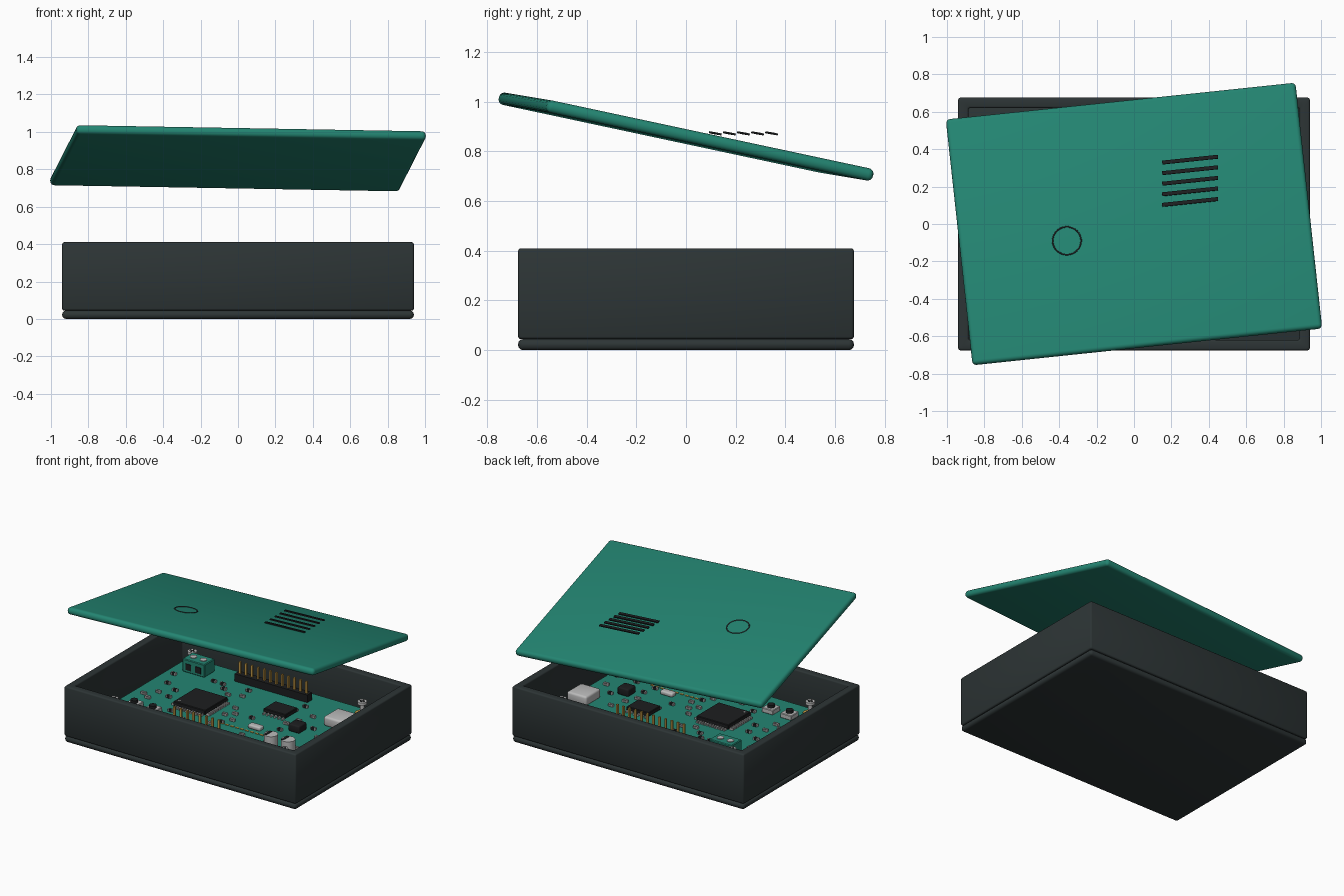
import bpy, bmesh, math, random
from mathutils import Matrix, Vector

cube = bpy.data.objects.get("Cube")
if cube:
    bpy.data.objects.remove(cube, do_unlink=True)


def material(name, r, g, b):
    m = bpy.data.materials.new(name)
    m.use_nodes = True
    m.diffuse_color = (r, g, b, 1)
    bsdf = next(n for n in m.node_tree.nodes if n.type == 'BSDF_PRINCIPLED')
    bsdf.inputs["Base Color"].default_value = (r, g, b, 1)
    return m


charcoal = material("charcoal", .026, .035, .036)
teal = material("teal", .017, .235, .168)
black = material("black", .012, .013, .014)
silver = material("silver", .5, .5, .5)
grey = material("grey", .2, .2, .2)
gold = material("gold", .55, .32, .06)


def finish(name, bm, mat, matrix=Matrix()):
    mesh = bpy.data.meshes.new(name)
    bmesh.ops.recalc_face_normals(bm, faces=bm.faces)
    bm.to_mesh(mesh)
    bm.free()
    mesh.materials.append(mat)
    ob = bpy.data.objects.new(name, mesh)
    bpy.context.collection.objects.link(ob)
    ob.matrix_world = matrix
    parts.append(ob)
    return ob


def boxes(name, size, spots, mat, bevel=0, segments=3, matrix=Matrix()):
    """Equal boxes, each standing on its spot (x, y, bottom z)."""
    bm = bmesh.new()
    for x, y, z in spots:
        place = Matrix.Translation((x, y, z + size[2] / 2)) @ Matrix.Diagonal((*size, 1))
        bmesh.ops.create_cube(bm, size=1, matrix=place)
    if bevel:
        bmesh.ops.bevel(bm, geom=bm.edges[:], offset=bevel, segments=segments,
                        profile=.5, affect='EDGES')
    return finish(name, bm, mat, matrix)


def cylinders(name, radius, height, spots, mat, sides=24):
    bm = bmesh.new()
    for x, y, z in spots:
        bmesh.ops.create_cone(bm, cap_ends=True, segments=sides, radius1=radius,
                              radius2=radius, depth=height,
                              matrix=Matrix.Translation((x, y, z + height / 2)))
    return finish(name, bm, mat)


def spread(a, b, n):
    return [a + (b - a) * i / (n - 1) for i in range(n)]


parts = []
W, D, H, FLOOR = 1.88, 1.35, .41, .045
TOP = .215  # board surface

# Case: floor slab and hollow wall frame
boxes("case_floor", (W, D, FLOOR), [(0, 0, 0)], charcoal, .02)
bm = bmesh.new()
bmesh.ops.create_cube(bm, size=1, matrix=Matrix.Translation((0, 0, (H + FLOOR) / 2))
                      @ Matrix.Diagonal((W, D, H - FLOOR, 1)))
caps = [f for f in bm.faces if abs(f.normal.z) > .9]
inner = bmesh.ops.inset_region(bm, faces=caps, thickness=.055, use_even_offset=True)
loops = [[e for e in f.edges] for f in caps]
bmesh.ops.bridge_loops(bm, edges=loops[0] + loops[1])
bmesh.ops.delete(bm, geom=caps, context='FACES_ONLY')
bmesh.ops.recalc_face_normals(bm, faces=bm.faces)
bmesh.ops.bevel(bm, geom=bm.edges[:], offset=.01, segments=3, profile=.5, affect='EDGES')
finish("case_walls", bm, charcoal)

# Tilted lid floating above the case
turn = (Matrix.Rotation(math.radians(6), 4, 'Z') @ Matrix.Rotation(math.radians(1), 4, 'Y')
        @ Matrix.Rotation(math.radians(-12), 4, 'X'))
lid_place = Matrix.Translation((0, 0, .859)) @ turn
boxes("lid", (W, D, .05), [(0, 0, -.025)], teal, .022, 4, lid_place)

# Vent bars on the lid
for i in range(5):
    place = Matrix.Translation((.3, .118 + .0565 * i, .872)) @ turn
    boxes("vent_bar", (.3, .02, .008), [(0, 0, -.004)], black, matrix=place)

# Thin ring on the lid
bm = bmesh.new()
R, SIDES, TUBE = .076, 48, 8
rows = []
for i in range(SIDES):
    a = math.tau * i / SIDES
    rows.append([])
    for j in range(TUBE):
        b = math.tau * j / TUBE
        r = R + .004 * math.cos(b)
        rows[-1].append(bm.verts.new((r * math.cos(a), r * math.sin(a), .004 * math.sin(b))))
for i in range(SIDES):
    p, q = rows[i], rows[(i + 1) % SIDES]
    for j in range(TUBE):
        k = (j + 1) % TUBE
        bm.faces.new((p[j], q[j], q[k], p[k]))
finish("lid_ring", bm, charcoal, lid_place @ Matrix.Translation((-.367, -.058, .025)))

# Circuit board with standoffs, pads and screws
boxes("circuit_board", (1.52, 1.04, .025), [(0, 0, TOP - .025)], teal)
corners = [(x, y) for x in (-.69, .69) for y in (-.455, .455)]
cylinders("standoffs", .045, .15, [(x, y, .04) for x, y in corners], charcoal)
cylinders("mounting_pads", .05, .005, [(x, y, TOP) for x, y in corners], gold)
cylinders("screw_shafts", .015, .09, [(x, y, TOP) for x, y in corners], silver)
cylinders("screw_heads", .032, .02, [(x, y, .285) for x, y in corners], silver)
for size in ((.04, .008, .004), (.008, .04, .004)):
    boxes("screw_slots", size, [(x, y, .303) for x, y in corners], black)


# Chips with leads
def chip(name, x, y, w, d, height, leads, four_sides):
    boxes(name, (w, d, height), [(x, y, TOP + .006)], black, .004, 1)
    along_x = [(x + t, y + s * (d / 2 + .01), TOP) for s in (-1, 1)
               for t in spread(-w * .42, w * .42, leads)]
    boxes(name + "_leads", (.01, .03, .014), along_x, silver)
    if four_sides:
        along_y = [(x + s * (w / 2 + .01), y + t, TOP) for s in (-1, 1)
                   for t in spread(-d * .42, d * .42, leads)]
        boxes(name + "_side_leads", (.03, .01, .014), along_y, silver)


chip("main_chip", -.27, -.05, .26, .26, .034, 12, True)
chip("memory_chip", .24, .15, .18, .14, .03, 6, False)
cylinders("chip_dot", .01, .002, [(-.37, -.15, TOP + .04)], grey, 12)

# Pin headers
for name, y, xs in (("back_header", .41, spread(-.27, .27, 12)),
                    ("front_header", -.42, spread(-.22, .14, 8))):
    length = xs[-1] - xs[0] + .05
    boxes(name, (length, .055, .055), [((xs[0] + xs[-1]) / 2, y, TOP)], black)
    boxes(name + "_pins", (.014, .014, .14), [(x, y, TOP) for x in xs], gold)

# Terminal block with wire holes and screw tops
boxes("terminal_block", (.18, .12, .095), [(-.58, .37, TOP)], teal, .005, 1)
ways = (-.62, -.54)
boxes("terminal_holes", (.045, .006, .045), [(x, .309, TOP + .02) for x in ways], black)
cylinders("terminal_screws", .024, .006, [(x, .37, TOP + .094) for x in ways], silver, 16)

# Push buttons
keys = [(-.61, -.33), (-.46, -.33)]
boxes("button_bodies", (.09, .09, .035), [(x, y, TOP) for x, y in keys], silver, .004, 1)
cylinders("button_caps", .025, .02, [(x, y, TOP + .035) for x, y in keys], black)

# Side socket
boxes("side_socket", (.16, .17, .07), [(.67, .23, TOP)], silver, .015)
boxes("side_socket_mouth", (.006, .12, .035), [(.749, .23, TOP + .018)], black)

# Coil and crystal
boxes("coil", (.09, .09, .055), [(.49, -.01, TOP)], black, .01)
boxes("crystal", (.1, .05, .03), [(.25, -.15, TOP)], silver, .01)

# Can capacitors
cans = [(.52, -.36), (.66, -.36)]
boxes("capacitor_bases", (.1, .1, .015), [(x, y, TOP) for x, y in cans], black)
cylinders("capacitor_cans", .047, .1, [(x, y, TOP + .015) for x, y in cans], silver)
boxes("capacitor_marks", (.02, .07, .003), [(x - .025, y, TOP + .114) for x, y in cans], black)

# Flat contact pads
boxes("contact_pads", (.025, .012, .004), [(x, -.21, TOP) for x in spread(.02, .42, 11)], gold)

# Small scattered parts, kept clear of the larger ones
random.seed(4)
busy = [(-.27, -.05, .22), (.24, .15, .15), (-.58, .37, .14), (.67, .23, .15), (.49, -.01, .1),
        (.25, -.15, .09)] + [(x, y, .1) for x, y in keys + cans + corners]
spots = []
while len(spots) < 36:
    x, y = random.uniform(-.7, .7), random.uniform(-.32, .34)
    clear = all(math.hypot(x - a, y - b) > r for a, b, r in busy)
    if clear and all(math.hypot(x - a, y - b) > .07 for a, b, _ in spots):
        spots.append((x, y, TOP))
for k, mat in enumerate((black, grey)):
    group = spots[k::2]
    boxes("small_parts", (.026, .02, .018), group, mat)
    boxes("small_part_ends", (.007, .021, .019),
          [(x + s * .015, y, z) for x, y, z in group for s in (-1, 1)], silver)

# Smooth rounded edges, keep sharp ones
bpy.ops.object.select_all(action='DESELECT')
for ob in parts:
    ob.select_set(True)
bpy.context.view_layer.objects.active = parts[0]
bpy.ops.object.shade_smooth_by_angle(angle=math.radians(35))
